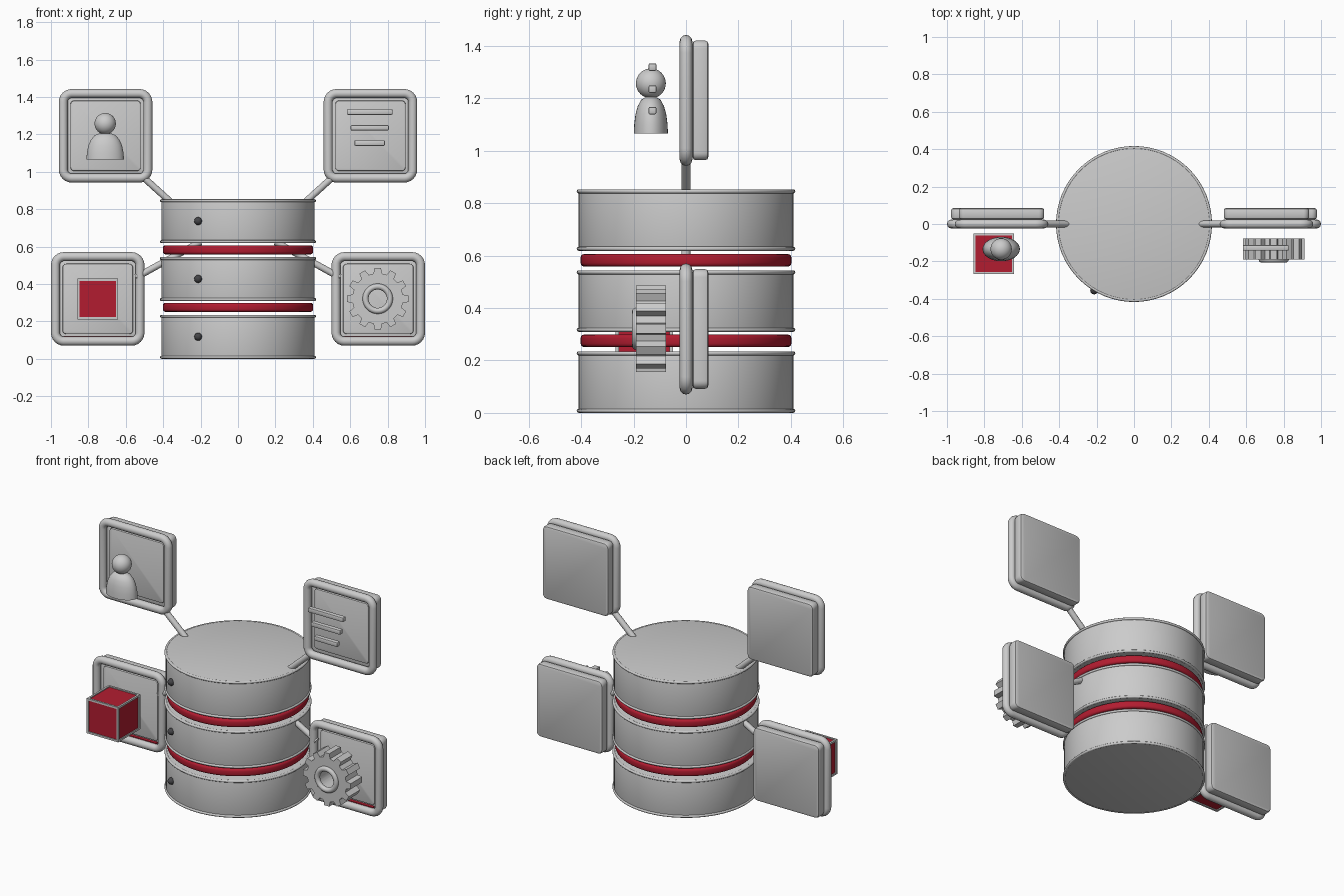
import bpy, bmesh, math
from mathutils import Vector

if "Cube" in bpy.data.objects:
    bpy.data.objects.remove(bpy.data.objects["Cube"])


def material(name, rgb):
    m = bpy.data.materials.new(name)
    m.diffuse_color = (*rgb, 1)
    m.use_nodes = True
    m.node_tree.nodes["Principled BSDF"].inputs["Base Color"].default_value = m.diffuse_color
    return m


RED = material("red", (0.45, 0.012, 0.03))
DARK = material("dark_grey", (0.06, 0.06, 0.065))


def finish(ob, name, mat=None, bevel=0, segments=3, smooth=True):
    ob.name = name
    if mat:
        ob.data.materials.append(mat)
    bpy.ops.object.select_all(action='DESELECT')
    bpy.context.view_layer.objects.active = ob
    ob.select_set(True)
    if bevel:
        b = ob.modifiers.new("bevel", 'BEVEL')
        b.width, b.segments, b.limit_method = bevel, segments, 'ANGLE'
        bpy.ops.object.modifier_apply(modifier="bevel")
    if smooth:
        bpy.ops.object.shade_smooth_by_angle(angle=math.radians(35))
    return ob


def from_bmesh(bm, name, **kw):
    bmesh.ops.recalc_face_normals(bm, faces=bm.faces[:])
    me = bpy.data.meshes.new(name)
    bm.to_mesh(me)
    bm.free()
    ob = bpy.data.objects.new(name, me)
    bpy.context.collection.objects.link(ob)
    return finish(ob, name, **kw)


def cylinder(name, r, z0, z1, **kw):
    bpy.ops.mesh.primitive_cylinder_add(vertices=64, radius=r, depth=z1 - z0, location=(0, 0, (z0 + z1) / 2))
    return finish(bpy.context.object, name, **kw)


def rod(name, a, b, r, verts=16):
    a, b = Vector(a), Vector(b)
    bpy.ops.mesh.primitive_cylinder_add(vertices=verts, radius=r, depth=(b - a).length, location=(a + b) / 2,
                                        rotation=(b - a).to_track_quat('Z', 'Y').to_euler())
    return finish(bpy.context.object, name)


def box(name, loc, size, **kw):
    bpy.ops.mesh.primitive_cube_add(size=1, location=loc)
    ob = bpy.context.object
    ob.scale = size
    bpy.ops.object.transform_apply(location=False, rotation=False, scale=True)
    return finish(ob, name, **kw)


def ball(name, loc, r, **kw):
    bpy.ops.mesh.primitive_uv_sphere_add(segments=32, ring_count=16, radius=r, location=loc)
    return finish(bpy.context.object, name, **kw)


def torus(name, loc, R, r, rot=(0, 0, 0), **kw):
    bpy.ops.mesh.primitive_torus_add(major_radius=R, minor_radius=r, major_segments=64, minor_segments=12,
                                     location=loc, rotation=rot)
    return finish(bpy.context.object, name, **kw)


def rounded_square(cx, cz, half, r, steps=6):
    pts = []
    for q, (sx, sz) in enumerate(((1, 1), (-1, 1), (-1, -1), (1, -1))):
        for i in range(steps + 1):
            a = math.radians(90 * (q + i / steps))
            pts.append((cx + sx * (half - r) + r * math.cos(a), cz + sz * (half - r) + r * math.sin(a)))
    return pts


def plate(name, cx, cz, half, r, y0, y1, bevel):
    bm = bmesh.new()
    loops = [[bm.verts.new((x, y, z)) for x, z in rounded_square(cx, cz, half, r)] for y in (y0, y1)]
    n = len(loops[0])
    for lp in loops:
        bm.faces.new(lp)
    for i in range(n):
        j = (i + 1) % n
        bm.faces.new((loops[0][i], loops[0][j], loops[1][j], loops[1][i]))
    return from_bmesh(bm, name, bevel=bevel, segments=2)


def tube_frame(name, cx, cz, half, r, depth):
    cu = bpy.data.curves.new(name, 'CURVE')
    cu.dimensions, cu.bevel_depth, cu.bevel_resolution = '3D', depth, 4
    pts = rounded_square(cx, cz, half, r)
    sp = cu.splines.new('POLY')
    sp.points.add(len(pts) - 1)
    for p, (x, z) in zip(sp.points, pts):
        p.co = (x, 0, z, 1)
    sp.use_cyclic_u = True
    ob = bpy.data.objects.new(name, cu)
    bpy.context.collection.objects.link(ob)
    bpy.ops.object.select_all(action='DESELECT')
    bpy.context.view_layer.objects.active = ob
    ob.select_set(True)
    bpy.ops.object.convert(target='MESH')
    return finish(bpy.context.object, name)


# Stacked drums with rims and indicator lights
for i in range(3):
    z0 = 0.309 * i
    z1 = z0 + 0.235
    cylinder(f"drum_{i}", 0.41, z0 + 0.002, z1 - 0.002, bevel=0.004)
    for k, z in enumerate((z0 + 0.008, z1 - 0.008)):
        torus(f"drum_rim_{i}_{k}", (0, 0, z), 0.409, 0.008)
    ball(f"indicator_light_{i}", (-0.213, -0.355, z0 + 0.118), 0.021, mat=DARK)

# Red discs between the drums
for i, z in enumerate((0.275, 0.582)):
    cylinder(f"red_disc_{i}", 0.402, z - 0.024, z + 0.024, mat=RED, bevel=0.014)

# Four framed tiles and their arms
for side, s in (("left", -1), ("right", 1)):
    for level, cx, cz in (("upper", 0.708, 1.192), ("lower", 0.75, 0.32)):
        n = f"{level}_{side}"
        tube_frame(f"tile_frame_{n}", s * cx, cz, 0.226, 0.045, 0.024)
        plate(f"tile_panel_{n}", s * cx, cz, 0.228, 0.03, 0.025, 0.085, 0.012)
        plate(f"tile_face_{n}", s * cx, cz, 0.188, 0.02, 0.008, 0.03, 0.005)
    rod(f"upper_arm_{side}", (s * 0.34, 0, 0.82), (s * 0.50, 0, 0.965), 0.018)
    rod(f"lower_arm_{side}", (s * 0.20, 0, 0.625), (s * 0.545, 0, 0.435), 0.018)
    box(f"accent_strip_{side}", (s * 0.75, 0.012, 0.118), (0.36, 0.02, 0.008), mat=RED)

# Person icon: head and shoulders
ball("person_head", (-0.71, -0.134, 1.257), 0.057)
bm = bmesh.new()
profile = [(0, 1.066), (0.1, 1.066), (0.098, 1.1), (0.09, 1.14), (0.077, 1.17), (0.056, 1.195), (0.03, 1.205), (0, 1.207)]
vs = [bm.verts.new((r, 0, z)) for r, z in profile]
es = [bm.edges.new(p) for p in zip(vs, vs[1:])]
bmesh.ops.spin(bm, geom=vs + es, cent=(0, 0, 0), axis=(0, 0, 1), angle=math.tau, steps=32)
bmesh.ops.remove_doubles(bm, verts=bm.verts[:], dist=1e-5)
for v in bm.verts:
    v.co = (v.co.x - 0.71, v.co.y * 0.65 - 0.134, v.co.z)
from_bmesh(bm, "person_shoulders")

# Document icon: three text bars
for i, (z, w) in enumerate(((1.319, 0.245), (1.235, 0.204), (1.153, 0.163))):
    box(f"document_bar_{i}", (0.704, -0.128, z), (w, 0.03, 0.029), bevel=0.006, segments=2)

# Cube icon with grey edges
C, h = Vector((-0.75, -0.159, 0.32)), 0.103
box("cube_core", C, (2 * h,) * 3, mat=RED, smooth=False)
for a in range(3):
    for p in (-h, h):
        for q in (-h, h):
            size = [0.012] * 3
            size[a] = 2 * h + 0.012
            off = Vector((0, 0, 0))
            off[(a + 1) % 3], off[(a + 2) % 3] = p, q
            box("cube_edge", C + off, size, smooth=False)

# Gear icon with a bored centre
bm = bmesh.new()
rings = []
for y in (-0.19, -0.077):
    outer, inner = [], []
    for t in range(12):
        for d, r in ((-9.5, 0.136), (-6, 0.166), (6, 0.166), (9.5, 0.136)):
            a = math.radians(30 * t + d)
            for ring, rad in ((outer, r), (inner, 0.058)):
                ring.append(bm.verts.new((0.747 + rad * math.cos(a), y, 0.321 + rad * math.sin(a))))
    rings.append((outer, inner))
(fo, fi), (bo, bi) = rings
for i in range(48):
    j = (i + 1) % 48
    for a, b in ((fo, fi), (bo, bi), (fo, bo), (fi, bi)):
        bm.faces.new((a[i], a[j], b[j], b[i]))
from_bmesh(bm, "gear_wheel")
torus("gear_hub_ring", (0.747, -0.19, 0.321), 0.065, 0.016, (math.pi / 2, 0, 0))
